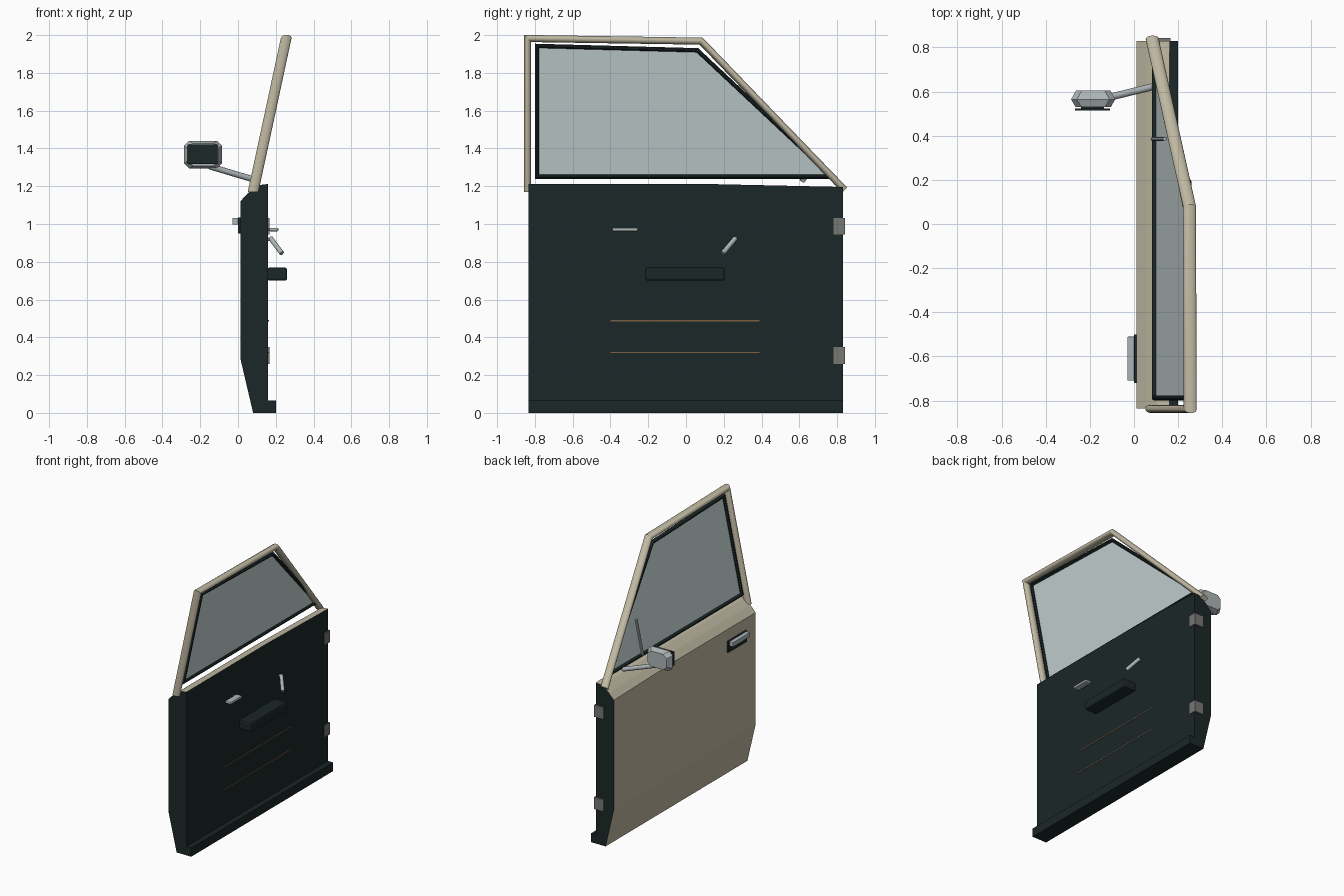
import bpy, bmesh, math
from mathutils import Vector

if "Cube" in bpy.data.objects:
    bpy.data.objects.remove(bpy.data.objects["Cube"])


def material(name, r, g, b, a=1.0):
    m = bpy.data.materials.new(name)
    m.diffuse_color = (r, g, b, a)
    m.use_nodes = True
    m.node_tree.nodes["Principled BSDF"].inputs["Base Color"].default_value = m.diffuse_color
    return m


BEIGE = material("beige_paint", 0.53, 0.485, 0.365)
DARK = material("dark_trim", 0.011, 0.02, 0.02)
GLASS = material("window_glass", 0.57, 0.66, 0.66, 0.8)
SILVER = material("silver_metal", 0.42, 0.46, 0.47)
GREY = material("hinge_grey", 0.185, 0.19, 0.175)
BROWN = material("brown_trim", 0.20, 0.115, 0.06)


def finish(name, bm, *mats, smooth=False):
    bmesh.ops.recalc_face_normals(bm, faces=bm.faces)
    if smooth:
        for f in bm.faces:
            f.smooth = True
        for e in bm.edges:
            e.smooth = e.calc_face_angle(0) < math.radians(35)
    me = bpy.data.meshes.new(name)
    bm.to_mesh(me)
    bm.free()
    for m in mats:
        me.materials.append(m)
    ob = bpy.data.objects.new(name, me)
    bpy.context.collection.objects.link(ob)
    return ob


def box(name, lo, hi, mat, bevel=0.0):
    bm = bmesh.new()
    bmesh.ops.create_cube(bm, size=1)
    for v in bm.verts:
        v.co = [lo[i] + (v.co[i] + 0.5) * (hi[i] - lo[i]) for i in range(3)]
    if bevel:
        bmesh.ops.bevel(bm, geom=bm.edges[:], offset=bevel, segments=2, profile=0.5, affect='EDGES')
    return finish(name, bm, mat)


def rod(name, a, b, r, mat, sides=12):
    a, b = Vector(a), Vector(b)
    bm = bmesh.new()
    bmesh.ops.create_cone(bm, cap_ends=True, segments=sides, radius1=r, radius2=r, depth=(b - a).length)
    rot = (b - a).to_track_quat('Z', 'Y')
    for v in bm.verts:
        v.co = rot @ v.co + (a + b) / 2
    return finish(name, bm, mat, smooth=sides > 8)


def lean(z):
    """x of the inward leaning window plane at height z"""
    return 0.08 + 0.215 * (z - 1.17)


def sweep(name, path, width, depth, mat, closed, sides):
    """Rounded bar with mitred corners along a (y, z) path in the window plane"""
    pts = [Vector(p) for p in path]
    n = len(pts)
    step = 2 * math.pi / sides
    sec = [(math.cos((k + 0.5) * step) * width / 2, math.sin((k + 0.5) * step) * depth / 2)
           for k in range(sides)]
    bm = bmesh.new()
    rings = []
    for i, p in enumerate(pts):
        before = pts[i - 1] if i > 0 or closed else None
        after = pts[(i + 1) % n] if i < n - 1 or closed else None
        d1 = (p - before).normalized() if before is not None else (after - p).normalized()
        d2 = (after - p).normalized() if after is not None else d1
        n1, n2 = Vector((-d1.y, d1.x)), Vector((-d2.y, d2.x))
        m = (n1 + n2) / (1 + n1.dot(n2))
        ring = []
        for u, v in sec:
            q = p + m * u
            ring.append(bm.verts.new((lean(q.y) + v, q.x, q.y)))
        rings.append(ring)
    for i in range(n if closed else n - 1):
        a, b = rings[i], rings[(i + 1) % n]
        for k in range(sides):
            j = (k + 1) % sides
            bm.faces.new((a[k], a[j], b[j], b[k]))
    if not closed:
        bm.faces.new(rings[0])
        bm.faces.new(rings[-1])
    return finish(name, bm, mat, smooth=sides > 8)


# door body: extruded profile, painted skin outside and on top, dark elsewhere
profile = [(0.20, 0.0), (0.08, 0.0), (0.012, 0.29), (0.012, 1.12), (0.055, 1.165), (0.105, 1.205),
           (0.16, 1.212), (0.16, 0.065), (0.20, 0.065)]
painted = {1, 2, 3, 4, 5}
bm = bmesh.new()
ends = []
for y, drop in ((-0.835, 0.0), (0.1, 0.0), (0.83, 0.016)):
    ends.append([bm.verts.new((x, y, z - (drop if z > 1.1 else 0))) for x, z in profile])
n = len(profile)
for a, b in zip(ends, ends[1:]):
    for k in range(n):
        f = bm.faces.new((a[k], a[(k + 1) % n], b[(k + 1) % n], b[k]))
        f.material_index = 0 if k in painted else 1
for e in (ends[0], ends[-1]):
    bm.faces.new(e).material_index = 1
finish("door_body", bm, BEIGE, DARK)

# window frame, seal and pane
sweep("window_frame", [(-0.838, 1.17), (-0.838, 1.982), (0.08, 1.968), (0.84, 1.18)],
      0.038, 0.058, BEIGE, False, 16)
opening = [(-0.788, 1.25), (-0.788, 1.943), (0.06, 1.92), (0.775, 1.25)]
sweep("window_seal", opening, 0.024, 0.034, DARK, True, 8)
bm = bmesh.new()
bm.faces.new([bm.verts.new((lean(z), y, z)) for y, z in opening])
finish("window_pane", bm, GLASS)
rod("quarter_window_bar", (lean(1.245) - 0.012, 0.385, 1.245), (lean(1.5) - 0.012, 0.385, 1.5), 0.009, SILVER, 8)

# hinges on the leading edge
for i, z in enumerate((0.26, 0.945)):
    box("hinge_%d" % (i + 1), (0.09, 0.78, z), (0.166, 0.842, z + 0.088), GREY)

# outside handle
box("outer_handle_base", (0.0, -0.72, 0.95), (0.016, -0.50, 1.035), DARK, 0.004)
box("outer_handle_bar", (-0.03, -0.71, 0.997), (0.002, -0.51, 1.032), SILVER, 0.004)

# mirror: head of three rings tapering to both faces, glass plate and arm
bm = bmesh.new()
rings = []
for y, inset in ((0.53, 0.02), (0.565, 0.0), (0.605, 0.022)):
    w, h, c = 0.1 - inset, 0.073 - inset * 0.7, 0.026
    outline = [(w, h - c), (w - c, h), (c - w, h), (-w, h - c), (-w, c - h), (c - w, -h), (w - c, -h), (w, c - h)]
    rings.append([bm.verts.new((-0.185 + x, y, 1.367 + z)) for x, z in outline])
for a, b in zip(rings, rings[1:]):
    for k in range(8):
        bm.faces.new((a[k], a[(k + 1) % 8], b[(k + 1) % 8], b[k]))
bm.faces.new(rings[0])
bm.faces.new(rings[-1])
finish("mirror_head", bm, SILVER)
box("mirror_glass", (-0.267, 0.515, 1.318), (-0.108, 0.524, 1.42), DARK)
box("mirror_glass_mount", (-0.24, 0.523, 1.335), (-0.135, 0.532, 1.40), DARK)
rod("mirror_arm", (-0.15, 0.565, 1.305), (0.085, 0.622, 1.235), 0.016, SILVER)

# inside fittings
box("armrest", (0.155, -0.215, 0.70), (0.26, 0.205, 0.77), DARK, 0.012)
rod("latch_stem", (0.155, -0.28, 0.97), (0.20, -0.28, 0.97), 0.007, SILVER, 8)
box("latch_lever", (0.166, -0.39, 0.961), (0.214, -0.255, 0.98), SILVER, 0.006)
rod("winder_stem", (0.155, 0.258, 0.92), (0.18, 0.258, 0.92), 0.009, SILVER, 8)
rod("winder_crank", (0.172, 0.262, 0.925), (0.232, 0.195, 0.845), 0.013, SILVER)
for i, z in enumerate((0.32, 0.488)):
    box("trim_line_%d" % (i + 1), (0.158, -0.40, z - 0.003), (0.163, 0.39, z + 0.003), BROWN)
